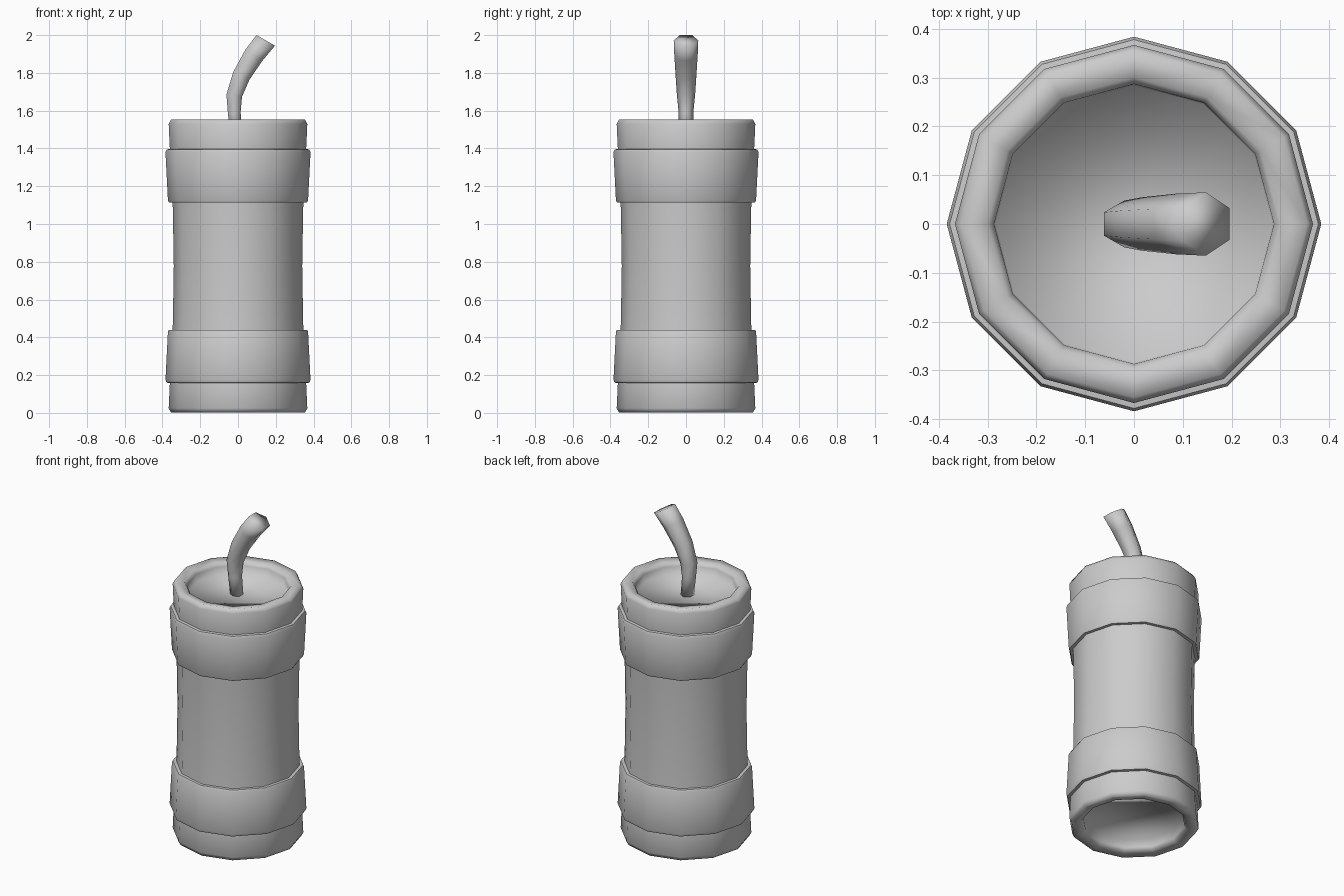
import bpy, bmesh, math
from mathutils import Vector, Matrix

if "Cube" in bpy.data.objects:
    bpy.data.objects.remove(bpy.data.objects["Cube"])

MID = 0.7775  # mid height of the tube


def loft(name, rings, cap=True, closed=False, angle=180):
    """Join rings of points into a skin, capping the ends or closing the loop."""
    bm = bmesh.new()
    loops = [[bm.verts.new(p) for p in ring] for ring in rings]
    n = len(loops[0])
    pairs = list(zip(loops, loops[1:]))
    if closed:
        pairs.append((loops[-1], loops[0]))
    for a, b in pairs:
        for i in range(n):
            j = (i + 1) % n
            bm.faces.new((a[i], a[j], b[j], b[i]))
    if cap:
        bm.faces.new(loops[0])
        bm.faces.new(loops[-1])
    bmesh.ops.recalc_face_normals(bm, faces=bm.faces)
    me = bpy.data.meshes.new(name)
    bm.to_mesh(me)
    bm.free()
    ob = bpy.data.objects.new(name, me)
    bpy.context.collection.objects.link(ob)
    bpy.ops.object.select_all(action='DESELECT')
    ob.select_set(True)
    bpy.context.view_layer.objects.active = ob
    if angle >= 180:
        bpy.ops.object.shade_smooth()
    else:
        bpy.ops.object.shade_smooth_by_angle(angle=math.radians(angle))
    return ob


def circle(r, z, n=12):
    return [Vector((r * math.cos(math.tau * i / n), r * math.sin(math.tau * i / n), z))
            for i in range(n)]


def flip(profile):
    return [(r, 2 * MID - z) for r, z in reversed(profile)]


# Tube: shallow recessed floor, rounded rim and waisted wall, mirrored top to bottom
upper = [(0.345, 1.08), (0.361, 1.40), (0.367, 1.53), (0.355, 1.553),
         (0.300, 1.545), (0.287, 1.525), (0.284, 1.48)]
tube = flip(upper) + [(0.340, MID)] + upper
loft("tube", [circle(r, z) for r, z in tube])

# Two raised bands around the tube
band = [(0.335, 1.115), (0.366, 1.115), (0.371, 1.125), (0.384, 1.38),
        (0.378, 1.395), (0.35, 1.398)]
for name, prof in (("upper_band", band), ("lower_band", flip(band))):
    loft(name, [circle(r, z) for r, z in prof], cap=False, closed=True, angle=50)

# Fuse: bent six-sided cord that thickens to its tip (x, z, radius, tilt)
cord = [(-0.008, 1.47, 0.037, -8), (-0.02, 1.59, 0.039, -4), (-0.02, 1.68, 0.048, 8),
        (0.018, 1.785, 0.055, 25), (0.085, 1.895, 0.062, 34), (0.147, 1.972, 0.065, 30)]
rings = []
for x, z, r, tilt in cord:
    rot = Matrix.Rotation(math.radians(tilt), 3, 'Y')
    turn = Matrix.Rotation(math.radians(30), 3, 'Z')
    rings.append([rot @ turn @ p + Vector((x, 0, z)) for p in circle(r, 0, 6)])
loft("fuse", rings)
